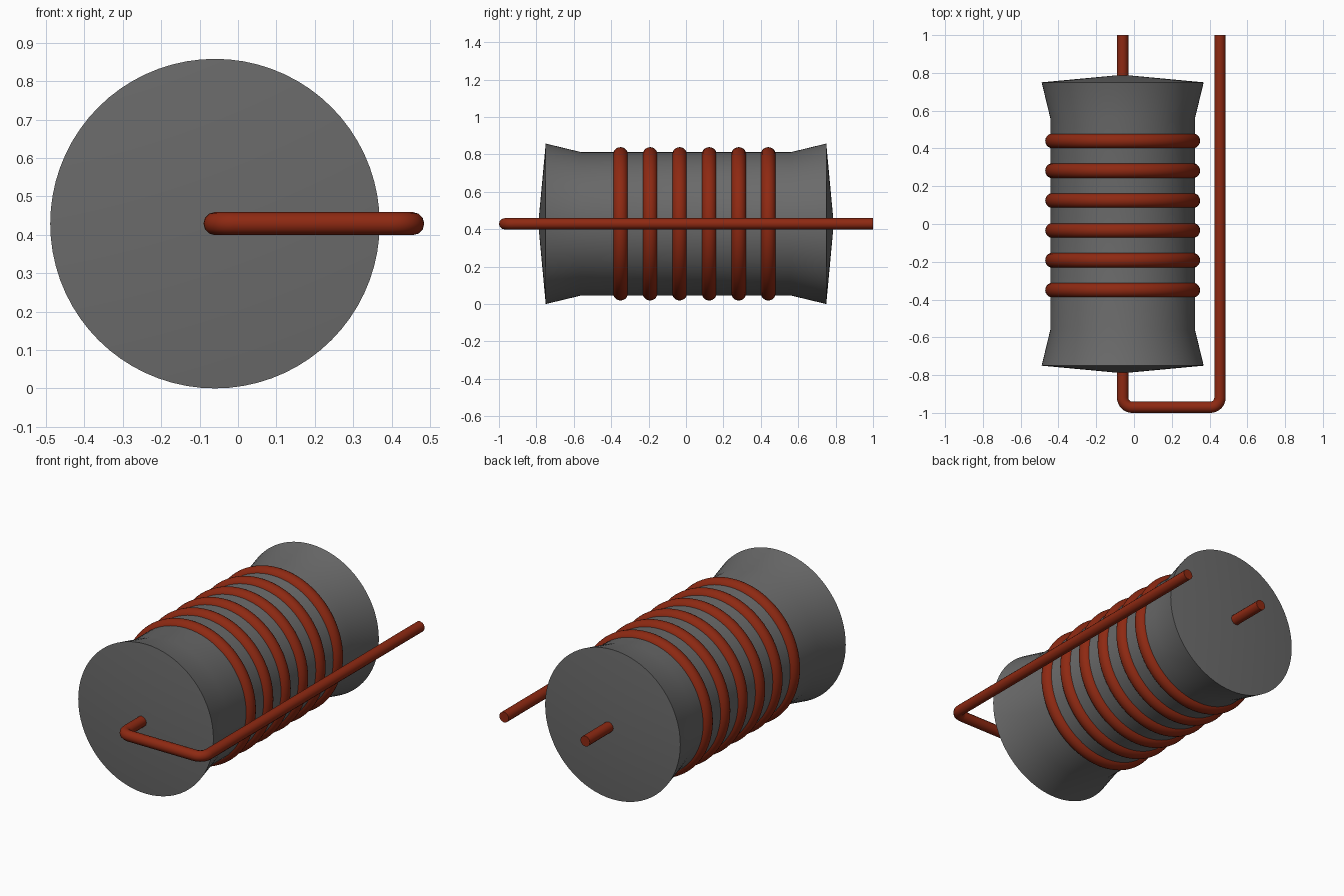
import bpy, bmesh, math
from mathutils import Vector, Matrix

if "Cube" in bpy.data.objects:
    bpy.data.objects.remove(bpy.data.objects["Cube"])

CX, CZ = -0.06, 0.429      # axis of the core, running along y


def material(name, color):
    m = bpy.data.materials.new(name)
    m.use_nodes = True
    m.diffuse_color = color
    bsdf = m.node_tree.nodes["Principled BSDF"]
    bsdf.inputs["Base Color"].default_value = color
    bsdf.inputs["Roughness"].default_value = 0.6
    return m


grey = material("dark grey", (0.145, 0.145, 0.145, 1))
copper = material("copper red", (0.27, 0.022, 0.006, 1))


def smooth(obj):
    bpy.ops.object.select_all(action='DESELECT')
    obj.select_set(True)
    bpy.context.view_layer.objects.active = obj
    bpy.ops.object.shade_smooth_by_angle(angle=math.radians(35))


def lathe(name, profile, mat, closed=False, steps=72):
    """Spin (radius, y) points around the core axis."""
    bm = bmesh.new()
    verts = [bm.verts.new((r, y, 0)) for r, y in profile]
    pairs = list(zip(verts, verts[1:]))
    if closed:
        pairs.append((verts[-1], verts[0]))
    edges = [bm.edges.new(p) for p in pairs]
    bmesh.ops.spin(bm, geom=verts + edges, cent=(0, 0, 0), axis=(0, 1, 0),
                   angle=math.tau, steps=steps, use_merge=True)
    bmesh.ops.remove_doubles(bm, verts=bm.verts[:], dist=1e-4)
    bmesh.ops.recalc_face_normals(bm, faces=bm.faces[:])
    bmesh.ops.transform(bm, matrix=Matrix.Translation((CX, 0, CZ)), verts=bm.verts[:])
    me = bpy.data.meshes.new(name)
    bm.to_mesh(me)
    bm.free()
    me.materials.append(mat)
    obj = bpy.data.objects.new(name, me)
    bpy.context.collection.objects.link(obj)
    smooth(obj)
    return obj


# Core with flared, slightly conical ends
lathe("core", [(0, -0.79), (0.429, -0.75), (0.383, -0.56),
               (0.383, 0.56), (0.429, 0.75), (0, 0.79)], grey)

# Six wire turns around the core
for i in range(6):
    y = -0.35 + i * 0.158
    ring = [(0.37 + 0.04 * math.cos(a), y + 0.04 * math.sin(a))
            for a in (math.tau * k / 20 for k in range(20))]
    lathe(f"winding_{i + 1}", ring, copper, closed=True)

# Lead wire: through the core, around the front and back along the side
X2, YF, BEND = 0.455, -0.97, 0.05
path = [Vector((CX, 1, CZ))]
for cx, start in ((CX + BEND, math.pi), (X2 - BEND, 1.5 * math.pi)):
    for k in range(9):
        a = start + k / 8 * math.pi / 2
        path.append(Vector((cx + BEND * math.cos(a), YF + BEND + BEND * math.sin(a), CZ)))
path.append(Vector((X2, 1, CZ)))

curve = bpy.data.curves.new("lead_wire", 'CURVE')
curve.dimensions = '3D'
curve.bevel_depth = 0.03
curve.bevel_resolution = 4
curve.use_fill_caps = True
spline = curve.splines.new('POLY')
spline.points.add(len(path) - 1)
for p, co in zip(spline.points, path):
    p.co = (*co, 1)
curve.materials.append(copper)
wire = bpy.data.objects.new("lead_wire", curve)
bpy.context.collection.objects.link(wire)
bpy.ops.object.select_all(action='DESELECT')
wire.select_set(True)
bpy.context.view_layer.objects.active = wire
bpy.ops.object.convert(target='MESH')
smooth(bpy.context.view_layer.objects.active)
